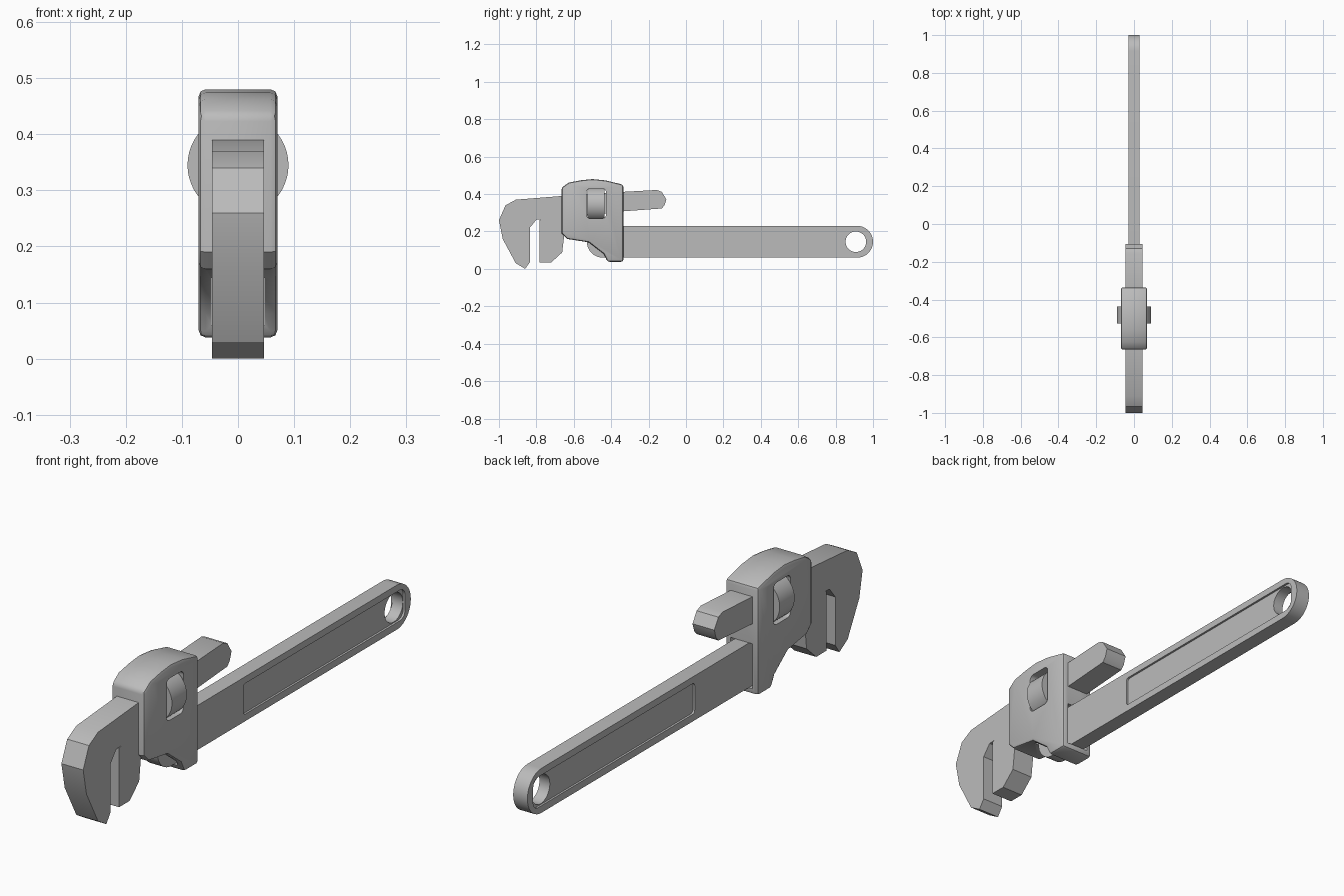
import bpy, bmesh, math
from mathutils import Matrix

if "Cube" in bpy.data.objects:
    bpy.data.objects.remove(bpy.data.objects["Cube"], do_unlink=True)

steel = bpy.data.materials.new("grey steel")
steel.use_nodes = True
steel.diffuse_color = (0.5, 0.5, 0.5, 1)
steel.node_tree.nodes["Principled BSDF"].inputs["Base Color"].default_value = (0.5, 0.5, 0.5, 1)


def finish(bm, name):
    bmesh.ops.recalc_face_normals(bm, faces=bm.faces)
    mesh = bpy.data.meshes.new(name)
    bm.to_mesh(mesh)
    bm.free()
    mesh.materials.append(steel)
    obj = bpy.data.objects.new(name, mesh)
    bpy.context.collection.objects.link(obj)
    return obj


def plate(name, profile, half, x=0):
    """Extrude a (y, z) profile across the width."""
    bm = bmesh.new()
    face = bm.faces.new([bm.verts.new((x - half, y, z)) for y, z in profile])
    out = bmesh.ops.extrude_face_region(bm, geom=[face])
    verts = [v for v in out["geom"] if isinstance(v, bmesh.types.BMVert)]
    bmesh.ops.translate(bm, verts=verts, vec=(2 * half, 0, 0))
    return finish(bm, name)


def arc(y, z, r, start, end, steps=12):
    angles = [math.radians(start + (end - start) * i / steps) for i in range(steps + 1)]
    return [(y + r * math.cos(a), z + r * math.sin(a)) for a in angles]


def rounded(y0, y1, z0, z1, r0, r1):
    """Rounded rectangle with separate front and back corner radii."""
    return (arc(y1 - r1, z0 + r1, r1, -90, 0, 6) + arc(y1 - r1, z1 - r1, r1, 0, 90, 6)
            + arc(y0 + r0, z1 - r0, r0, 90, 180, 6) + arc(y0 + r0, z0 + r0, r0, 180, 270, 6))


def apply(obj, mod):
    with bpy.context.temp_override(object=obj, active_object=obj):
        bpy.ops.object.modifier_apply(modifier=mod.name)


def cut(obj, cutter):
    mod = obj.modifiers.new("cut", "BOOLEAN")
    mod.operation, mod.solver, mod.object = "DIFFERENCE", "EXACT", cutter
    apply(obj, mod)
    bpy.data.objects.remove(cutter, do_unlink=True)


def smooth(obj, angle=30):
    bpy.ops.object.select_all(action="DESELECT")
    obj.select_set(True)
    bpy.context.view_layer.objects.active = obj
    bpy.ops.object.shade_smooth_by_angle(angle=math.radians(angle))


# Handle with rounded ends, hanging hole and recessed sides
handle = plate("handle", arc(0.915, 0.145, 0.085, -90, 90, 20)
               + arc(-0.445, 0.145, 0.085, 90, 270, 20), 0.03)
for side in (-1, 1):
    cut(handle, plate("recess_cutter", rounded(-0.01, 0.965, 0.087, 0.204, 0.012, 0.03),
                      0.01, side * 0.032))
cut(handle, plate("hole_cutter", arc(0.908, 0.145, 0.055, 0, 350, 35), 0.1))
smooth(handle)

# Hook jaw with its shank running through the housing
hook = plate("hook_jaw", [
    (-0.86, 0), (-0.835, 0.035), (-0.835, 0.22), (-0.80, 0.263), (-0.64, 0.272),
    (-0.335, 0.308), (-0.13, 0.323), (-0.115, 0.34), (-0.105, 0.372), (-0.13, 0.412),
    (-0.155, 0.422), (-0.335, 0.412), (-0.66, 0.39), (-0.91, 0.37), (-0.965, 0.34),
    (-1, 0.26), (-0.98, 0.16), (-0.91, 0.03)], 0.046)
smooth(hook)

# Heel jaw
heel = plate("heel_jaw", [
    (-0.783, 0.035), (-0.72, 0.035), (-0.662, 0.088), (-0.64, 0.27), (-0.74, 0.27),
    (-0.783, 0.262)], 0.046)

# Housing with bevelled edges, side windows and a slot for the handle
housing = plate("housing", [
    (-0.335, 0.038), (-0.42, 0.038), (-0.44, 0.08), (-0.52, 0.142), (-0.635, 0.16),
    (-0.665, 0.19), (-0.665, 0.435), (-0.625, 0.462), (-0.56, 0.474), (-0.5, 0.48),
    (-0.43, 0.473), (-0.335, 0.45)], 0.07)
bevel = housing.modifiers.new("bevel", "BEVEL")
bevel.width, bevel.segments = 0.012, 2
bevel.limit_method, bevel.angle_limit = "ANGLE", math.radians(50)
apply(housing, bevel)
cut(housing, plate("window_cutter", rounded(-0.532, -0.428, 0.27, 0.43, 0.02, 0.02), 0.2))
cut(housing, plate("slot_cutter", rounded(-0.53, -0.3, 0.06, 0.232, 0.005, 0.005), 0.047))
smooth(housing)

# Adjusting wheel turning around the shank
bm = bmesh.new()
bmesh.ops.create_cone(bm, cap_ends=True, segments=48, radius1=0.09, radius2=0.09, depth=0.09,
                      matrix=Matrix.Translation((0, -0.482, 0.345)) @ Matrix.Rotation(math.pi / 2, 4, "X"))
smooth(finish(bm, "adjusting_wheel"))
